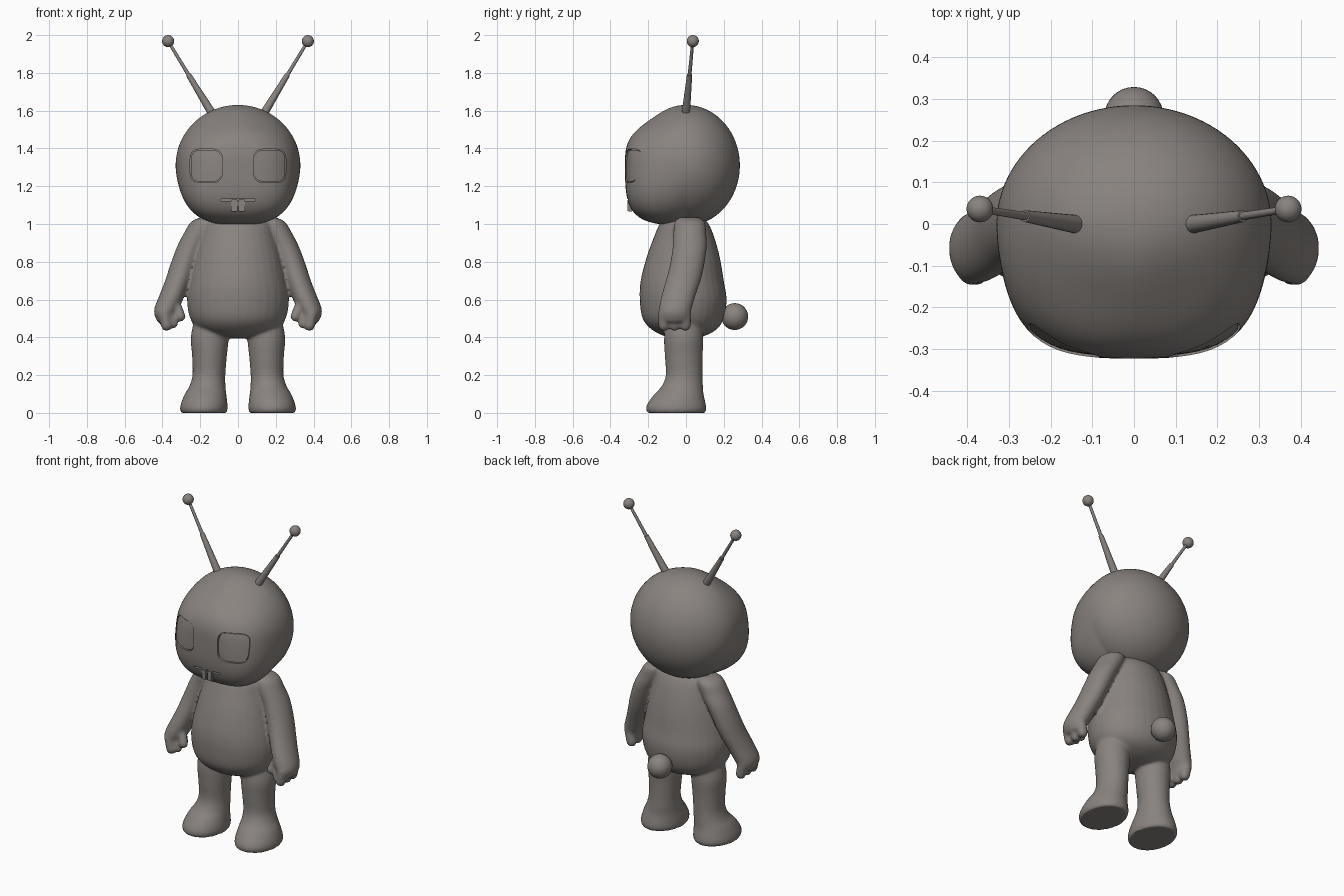
import bpy, bmesh
from math import sin, cos, pi, radians
from mathutils import Vector, Matrix
from mathutils.bvhtree import BVHTree

if "Cube" in bpy.data.objects:
    bpy.data.objects.remove(bpy.data.objects["Cube"])

COLOR = (0.25, 0.227, 0.212, 1)
grey = bpy.data.materials.new("warm_grey")
grey.use_nodes = True
grey.diffuse_color = COLOR
grey.node_tree.nodes["Principled BSDF"].inputs["Base Color"].default_value = COLOR


def finish(name, bm):
    """Turn a bmesh into a linked object."""
    bmesh.ops.recalc_face_normals(bm, faces=bm.faces)
    mesh = bpy.data.meshes.new(name)
    bm.to_mesh(mesh)
    bm.free()
    ob = bpy.data.objects.new(name, mesh)
    bpy.context.scene.collection.objects.link(ob)
    dress(ob)
    return ob


def dress(ob):
    ob.data.materials.clear()
    ob.data.materials.append(grey)
    ob.data.shade_smooth()
    ob.data.set_sharp_from_angle(angle=radians(40))


def bake(ob):
    """Apply all modifiers."""
    bpy.context.view_layer.update()
    ev = ob.evaluated_get(bpy.context.evaluated_depsgraph_get())
    mesh = bpy.data.meshes.new_from_object(ev)
    ob.modifiers.clear()
    ob.data = mesh
    dress(ob)


def skin(bm, rings):
    """Join rings of points into a closed tube."""
    loops = [[bm.verts.new(p) for p in ring] for ring in rings]
    for a, b in zip(loops, loops[1:]):
        for i in range(len(a)):
            j = (i + 1) % len(a)
            bm.faces.new((a[i], a[j], b[j], b[i]))
    bm.faces.new(loops[0][::-1])
    bm.faces.new(loops[-1])


def loft(bm, keys, side=1, steps=4, n=32):
    """Horizontal ellipses (x, y, z, rx, ry), eased between the keys."""
    k = [Vector(v) for v in keys]
    k = [k[0]] + k + [k[-1]]
    path = []
    for a, b, c, d in zip(k, k[1:], k[2:], k[3:]):
        for s in range(steps):
            t = s / steps
            path.append(b + (c - a) * t / 2 + (a * 2 - b * 5 + c * 4 - d) * t * t / 2
                        + (b * 3 - a - c * 3 + d) * t ** 3 / 2)
    path.append(k[-1])
    skin(bm, [[(side * (x + rx * cos(2 * pi * i / n)), y + ry * sin(2 * pi * i / n), z)
               for i in range(n)] for x, y, z, rx, ry in path])


def ball(bm, center, r, scale=(1, 1, 1), u=32, v=20):
    m = Matrix.Translation(center) @ Matrix.Diagonal((*scale, 1))
    return bmesh.ops.create_uvsphere(bm, u_segments=u, v_segments=v, radius=r, matrix=m)["verts"]


def rod(bm, p, q, r1, r2):
    p, q = Vector(p), Vector(q)
    m = Matrix.Translation((p + q) / 2) @ (q - p).to_track_quat('Z', 'Y').to_matrix().to_4x4()
    bmesh.ops.create_cone(bm, cap_ends=True, segments=20, radius1=r1, radius2=r2,
                          depth=(q - p).length, matrix=m)


def finger(bm, p, q, r):
    rod(bm, p, q, r, r)
    ball(bm, p, r, u=16, v=10)
    ball(bm, q, r, u=16, v=10)


# Body: torso, legs and arms fused into one soft skin
bm = bmesh.new()
loft(bm, [(0, -.01, 1.05, .13, .09), (0, -.01, 1.0, .18, .13), (0, -.01, .93, .2, .16),
          (0, -.015, .82, .23, .195), (0, -.02, .7, .257, .22), (0, -.015, .6, .27, .23),
          (0, -.015, .5, .253, .215), (0, -.01, .44, .205, .17), (0, -.01, .405, .11, .1),
          (0, -.01, .395, .03, .03)])
for s in (1, -1):
    # Leg and foot
    loft(bm, [(.145, -.01, .5, .085, .09), (.15, -.012, .4, .1, .104), (.151, -.012, .3, .092, .1),
              (.154, -.01, .2, .087, .097), (.162, -.02, .14, .096, .11),
              (.172, -.037, .1, .11, .13), (.179, -.05, .05, .123, .154),
              (.181, -.052, .02, .126, .16), (.181, -.052, 0, .12, .153)], s)
    # Arm and palm
    loft(bm, [(.16, .015, 1.035, .04, .05), (.18, .02, 1.01, .07, .08), (.21, .02, .95, .077, .087),
              (.25, .02, .88, .073, .09), (.29, .005, .78, .07, .091), (.318, -.015, .7, .068, .092),
              (.35, -.04, .62, .067, .09), (.375, -.055, .56, .066, .087),
              (.388, -.06, .52, .055, .082), (.385, -.06, .48, .04, .07)], s)
    # Fingers and thumb
    for y in (-.117, -.06, -.003):
        finger(bm, (s * .392, y, .53), (s * .378, y, .463), .03)
    finger(bm, (s * .36, -.105, .52), (s * .34, -.105, .47), .022)
    finger(bm, (s * .33, -.085, .58), (s * .303, -.105, .51), .026)
body = finish("body", bm)
mod = body.modifiers.new("fuse", 'REMESH')
mod.mode, mod.voxel_size = 'VOXEL', .009
mod = body.modifiers.new("soften", 'SMOOTH')
mod.factor, mod.iterations = .5, 6
bake(body)

# Head: a ball made squarer towards the chin and face
bm = bmesh.new()
for v in ball(bm, (0, 0, 0), 1, u=96, v=64):
    n = v.co.normalized()
    front = max(0, -n.y)
    p = 2 + front * (.9 - 1.6 * n.z)
    n /= sum(abs(c) ** p for c in n) ** (1 / p)
    v.co = (n.x * .33, n.y * (.323 if n.y < 0 else .285), 1.31 + n.z * .32)
surface = BVHTree.FromBMesh(bm)
head = finish("head", bm)


def face_y(x, z):
    return surface.ray_cast(Vector((x, -1, z)), Vector((0, 1, 0)))[0].y


def eye_patch(name, side, size, front, back, n=48):
    """Rounded square that follows the face between two depths."""
    def ring(scale, depth):
        pts = []
        for i in range(n):
            c, s = cos(2 * pi * i / n), sin(2 * pi * i / n)
            k = scale * size / (c ** 4 + s ** 4) ** .25
            x, z = side * .168 + .086 * c * k, 1.308 + .089 * s * k
            pts.append((x, face_y(x, z) + depth, z))
        return pts
    bm = bmesh.new()
    skin(bm, [ring(k, front) for k in (.2, .5, .8, 1)] + [ring(k, back) for k in (1, .8, .5, .2)])
    return finish(name, bm)


def carve(cutter):
    cutter.hide_render = True
    mod = head.modifiers.new("carve", 'BOOLEAN')
    mod.operation, mod.solver, mod.object = 'DIFFERENCE', 'EXACT', cutter
    bake(head)
    bpy.data.objects.remove(cutter)


# Eyes: shallow sockets with slightly smaller lenses
for s, label in ((1, "left"), (-1, "right")):
    carve(eye_patch("socket_cutter", s, 1, -.03, .014))
    eye_patch(label + "_eye", s, .95, .006, .02)

# Mouth slot
bm = bmesh.new()
bmesh.ops.create_cube(bm, size=1, matrix=Matrix.Translation((0, face_y(0, 1.128) - .01, 1.128))
                      @ Matrix.Diagonal((.18, .06, .011, 1)))
carve(finish("mouth_cutter", bm))

# Two front teeth
bm = bmesh.new()
for x in (-.02, .02):
    made = bmesh.ops.create_cube(bm, size=1, matrix=Matrix.Translation((x, face_y(0, 1.1) + .004, 1.098))
                                 @ Matrix.Diagonal((.037, .03, .066, 1)))["verts"]
    for v in made:
        if v.co.z < 1.09:
            v.co.x = x + (v.co.x - x) * .85
bmesh.ops.bevel(bm, geom=bm.edges[:], offset=.005, segments=2, affect='EDGES')
finish("teeth", bm)

# Antennae: thick lower rod, thin upper rod, ball tip
for s, label in ((1, "left"), (-1, "right")):
    base, joint, tip = (s * .143, 0, 1.595), (s * .262, .019, 1.79), (s * .37, .036, 1.968)
    bm = bmesh.new()
    rod(bm, base, joint, .022, .014)
    rod(bm, joint, tip, .01, .008)
    ball(bm, tip, .032)
    finish(label + "_antenna", bm)

# Tail ball
bm = bmesh.new()
ball(bm, (0, .258, .51), .071)
finish("tail", bm)
